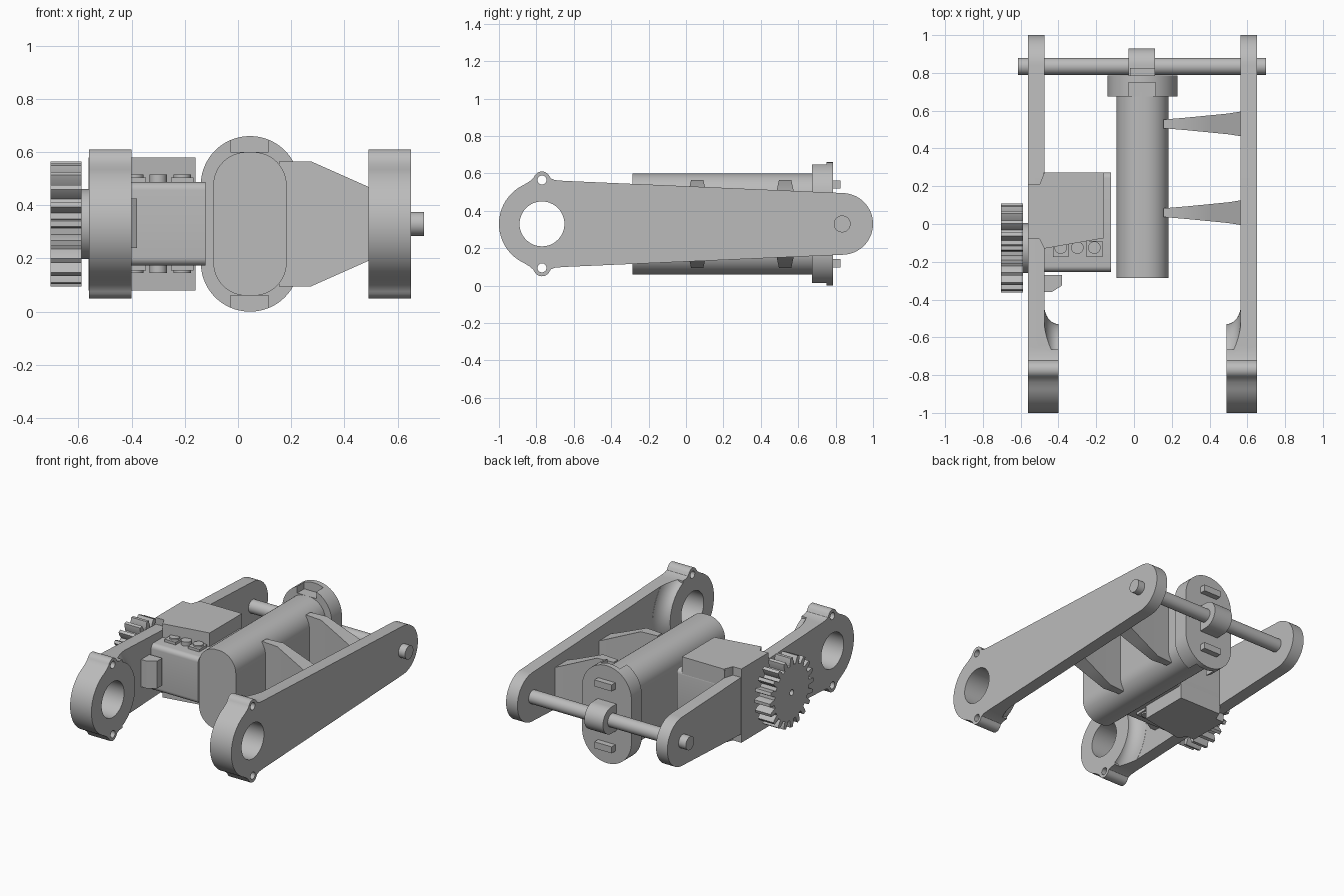
import bpy, bmesh, math
from mathutils import Matrix

if "Cube" in bpy.data.objects:
    bpy.data.objects.remove(bpy.data.objects["Cube"])

grey = bpy.data.materials.new("light_grey")
grey.diffuse_color = (0.5, 0.5, 0.5, 1)
grey.use_nodes = True
grey.node_tree.nodes["Principled BSDF"].inputs["Base Color"].default_value = grey.diffuse_color
MID_X, MID_Z = 0.045, 0.33      # symmetry lines of the whole assembly


def loft(name, rings):
    """Closed solid through a series of equal-length point rings."""
    bm = bmesh.new()
    vs = [[bm.verts.new(p) for p in r] for r in rings]
    n = len(rings[0])
    for a, b in zip(vs, vs[1:]):
        for i in range(n):
            bm.faces.new((a[i], a[(i + 1) % n], b[(i + 1) % n], b[i]))
    bm.faces.new(vs[0])
    bm.faces.new(vs[-1])
    bmesh.ops.recalc_face_normals(bm, faces=bm.faces)
    me = bpy.data.meshes.new(name)
    bm.to_mesh(me)
    bm.free()
    me.materials.append(grey)
    ob = bpy.data.objects.new(name, me)
    bpy.context.collection.objects.link(ob)
    return ob


def place(p, h, axis):
    return {"x": (h, p[0], p[1]), "y": (p[0], h, p[1]), "z": (p[0], p[1], h)}[axis]


def prism(name, pts, h0, h1, axis):
    return loft(name, [[place(p, h, axis) for p in pts] for h in (h0, h1)])


def box(name, x0, x1, y0, y1, z0, z1):
    return prism(name, [(x0, y0), (x1, y0), (x1, y1), (x0, y1)], z0, z1, "z")


def arc(cx, cy, r, a0, a1, n):
    return [(cx + r * math.cos(math.radians(a0 + (a1 - a0) * i / n)),
             cy + r * math.sin(math.radians(a0 + (a1 - a0) * i / n))) for i in range(n + 1)]


def circle(cx, cy, r, n=48):
    return arc(cx, cy, r, 0, 360, n)[:-1]


def rounded(cx, cy, hw, hh, r, n=12):
    pts = []
    for sx, sy, a in ((1, 1, 0), (-1, 1, 90), (-1, -1, 180), (1, -1, 270)):
        pts += arc(cx + sx * (hw - r), cy + sy * (hh - r), r, a, a + 90, n)
    return pts


def boolean(ob, other, op):
    m = ob.modifiers.new("cut", "BOOLEAN")
    m.object, m.operation, m.solver = other, op, "EXACT"
    bpy.context.view_layer.objects.active = ob
    bpy.ops.object.modifier_apply(modifier=m.name)
    bpy.data.objects.remove(other)


def mirror_z(ob, name):
    """Copy of a part reflected top to bottom."""
    c = ob.copy()
    c.data = ob.data.copy()
    c.name = name
    bpy.context.collection.objects.link(c)
    flip(c, Matrix.Translation((0, 0, 2 * MID_Z)) @ Matrix.Scale(-1, 4, (0, 0, 1)))
    return c


def flip(ob, mat):
    ob.data.transform(mat)
    ob.data.flip_normals()


# side arms: outline in y, z with a bearing ring, two screw ears and a round rear end
RING = -0.77
upper = arc(RING, 0, 0.23, 180, 115, 16) + [(-0.838, 0.226), (-0.818, 0.243)]
upper += arc(RING, 0.235, 0.045, 155, 25, 10) + [(-0.722, 0.243), (-0.70, 0.234), (-0.65, 0.23)]
upper += arc(0.835, 0, 0.165, 88, 0, 18)
outline = upper + [(y, -z) for y, z in reversed(upper[1:-1])]
outline = [(y, z + MID_Z) for y, z in outline]


def make_arm(name):
    arm = prism(name, outline, 0.49, 0.65, "x")
    # thin plate plus a thick boss with a hollow fillet around the ring
    keep = box("keep", 0.565, 0.70, -1.2, 1.2, -0.2, 0.9)
    steps = [(0.24, 0.47)] + [(0.34 - 0.1 * math.cos(t * math.pi / 20),
                               0.49 + 0.075 * math.sin(t * math.pi / 20)) for t in range(10)]
    steps += [(0.335, 0.60)]
    boss = loft("boss", [[(x, *p) for p in circle(RING, MID_Z, r, 64)] for r, x in steps])
    boolean(keep, boss, "UNION")
    boolean(keep, box("front", 0.46, 0.62, -1.1, -0.665, -0.1, 0.8), "UNION")
    boolean(arm, keep, "INTERSECT")
    for z, r in ((MID_Z, 0.12), (MID_Z + 0.235, 0.024), (MID_Z - 0.235, 0.024)):
        boolean(arm, prism("hole", circle(RING, z, r), 0.4, 0.8, "x"), "DIFFERENCE")
    return arm


make_arm("right_arm")
left = make_arm("left_arm")
flip(left, Matrix.Translation((2 * MID_X, 0, 0)) @ Matrix.Scale(-1, 4, (1, 0, 0)))

# motor body with rear flange, notched at top and bottom
prism("motor_body", rounded(MID_X, MID_Z, 0.138, 0.27, 0.125), -0.285, 0.70, "y")
flange = prism("motor_flange", rounded(MID_X, MID_Z, 0.185, 0.33, 0.184, 20), 0.675, 0.785, "y")
for s in (1, -1):
    z0, z1 = sorted((MID_Z + s * 0.27, MID_Z + s * 0.4))
    boolean(flange, box("notch", -0.028, 0.115, 0.6, 0.75, z0, z1), "DIFFERENCE")
    box("flange_peg", -0.02, 0.11, 0.78, 0.825,
        MID_Z + s * 0.21 - 0.022, MID_Z + s * 0.21 + 0.022)

# pivot rod and the lug that carries it
prism("pivot_rod", circle(0.835, MID_Z, 0.045), -0.615, 0.70, "x")
prism("rod_lug", [(0.77, MID_Z - 0.09)] + arc(0.84, MID_Z, 0.09, -90, 90, 20)
      + [(0.77, MID_Z + 0.09)], -0.028, 0.112, "x")

# tapered brackets between motor and right arm
for y in (0.53, 0.06):
    loft("bracket", [[(x, y + a * hy, MID_Z + b * hz)
                      for a, b in ((-1, -1), (1, -1), (1, 1), (-1, 1))]
                     for x, hy, hz in ((0.155, 0.023, 0.235), (0.275, 0.033, 0.235),
                                       (0.41, 0.046, 0.175), (0.50, 0.055, 0.135),
                                       (0.57, 0.066, 0.105))])

# servo with rounded long edges, and its mount on the left arm
prism("servo_body", rounded(0.01, MID_Z, 0.263, 0.157, 0.03, 6), -0.49, -0.122, "x")
cover = prism("servo_cover_top", [(-0.50, -0.08), (-0.475, -0.13), (-0.16, -0.075),
                                  (-0.16, 0.272), (-0.475, 0.272), (-0.50, 0.21)],
              0.48, 0.58, "z")
# underside slopes up toward the front lip
mirror_z(cover, "servo_cover_bottom")
box("mount_back_wall", -0.48, -0.16, 0.21, 0.272, 0.09, 0.57)
prism("mount_plate", [(-0.08, 0.08), (0.21, 0.08), (0.21, 0.58), (-0.08, 0.58)],
      -0.562, -0.474, "x")
prism("mount_tab", [(-0.48, -0.27), (-0.38, -0.27), (-0.38, -0.325), (-0.435, -0.36),
                    (-0.48, -0.36)], 0.24, 0.425, "z")

# screw pads on the servo, both sides
for x in (-0.388, -0.21):
    pad = box("screw_pad", x - 0.042, x + 0.042, -0.175, -0.09, 0.47, 0.505)
    mirror_z(pad, "screw_pad_lower")
for x in (-0.388, -0.30, -0.21):
    screw = prism("screw_head", circle(x, -0.125, 0.033, 24), 0.47, 0.515, "z")
    mirror_z(screw, "screw_head_lower")

# output gear and hub
GY, TEETH = -0.127, 20
gear_pts = []
for i in range(TEETH):
    for f, r in ((-0.30, 0.185), (-0.24, 0.215), (-0.14, 0.235), (0.14, 0.235),
                 (0.24, 0.215), (0.30, 0.185)):
        a = 2 * math.pi * (i + f) / TEETH
        gear_pts.append((GY + r * math.cos(a), MID_Z + r * math.sin(a)))
gear = prism("output_gear", gear_pts, -0.705, -0.588, "x")
boolean(gear, prism("bore", circle(GY, MID_Z, 0.02, 24), -0.8, -0.64, "x"), "DIFFERENCE")
prism("gear_hub", circle(GY, MID_Z, 0.132), -0.60, -0.55, "x")

# smooth round surfaces, keep hard edges
for ob in bpy.context.scene.objects:
    ob.select_set(True)
bpy.context.view_layer.objects.active = left
bpy.ops.object.shade_smooth_by_angle(angle=math.radians(30))
